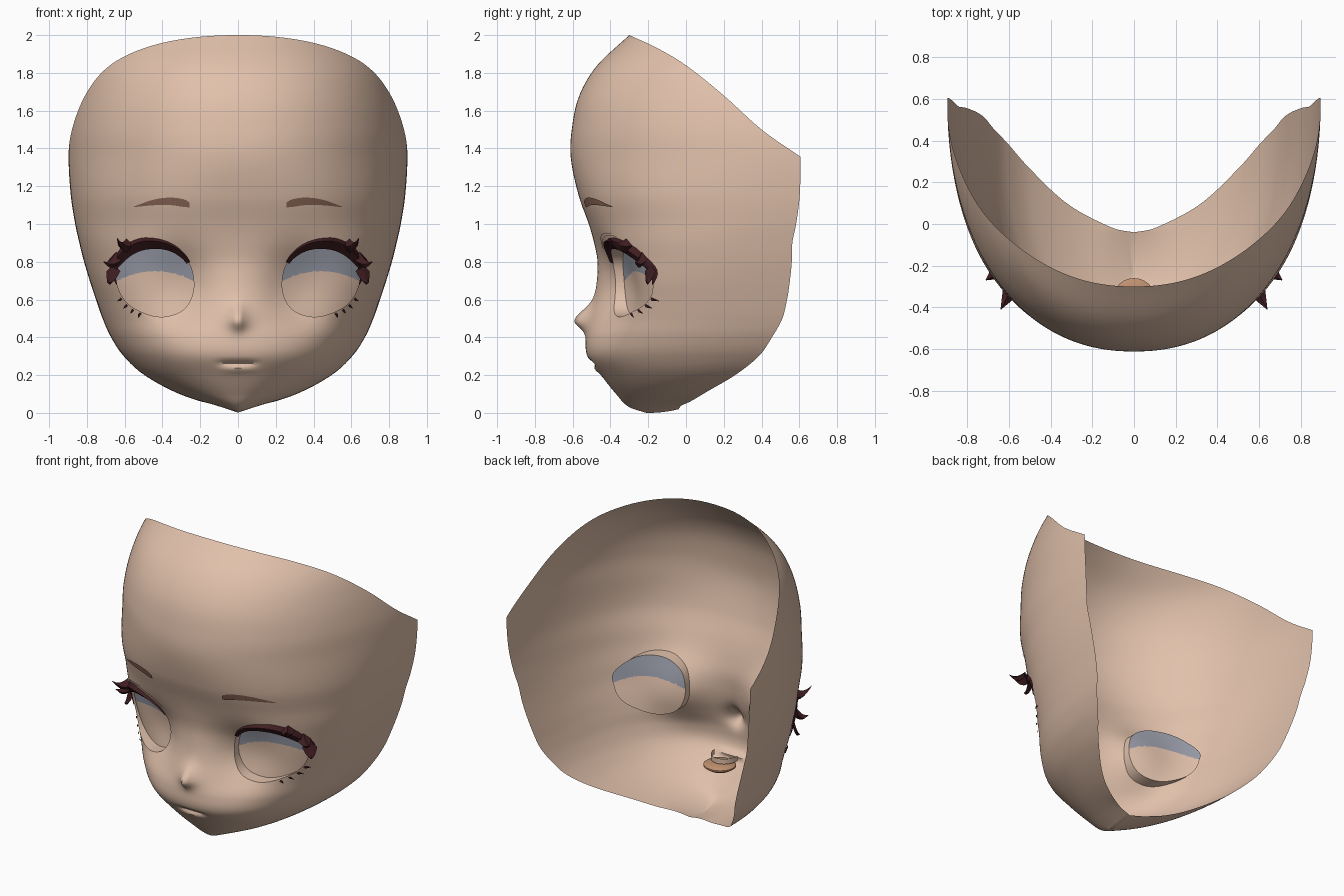
import bpy, bmesh, math
from math import sin, cos, pi, exp

if "Cube" in bpy.data.objects:
    bpy.data.objects.remove(bpy.data.objects["Cube"])

def material(name, rgb):
    m = bpy.data.materials.new(name)
    m.diffuse_color = (*rgb, 1)
    m.use_nodes = True
    m.node_tree.nodes["Principled BSDF"].inputs["Base Color"].default_value = m.diffuse_color
    return m

SKIN = material("skin", (0.75, 0.53, 0.405))
GREY = material("eye_shade_grey", (0.31, 0.325, 0.385))
LASH = material("lash_maroon", (0.052, 0.013, 0.016))
BROW = material("brow_brown", (0.26, 0.135, 0.095))
MOUTH = material("mouth_tan", (0.52, 0.28, 0.16))

# Horizontal sections: z, front y, half width, back y, superellipse exponent
SECTIONS = [
    (0, -.21, 0, -.04, 2), (.03, -.30, .10, -.02, 2), (.1, -.37, .31, .09, 2.1),
    (.2, -.45, .495, .26, 2.25), (.3, -.522, .605, .385, 2.32), (.4, -.53, .672, .455, 2.38),
    (.5, -.51, .717, .51, 2.45), (.6, -.49, .752, .535, 2.55), (.7, -.475, .785, .55, 2.65),
    (.8, -.47, .815, .56, 2.65), (.9, -.487, .84, .563, 2.6), (1.0, -.515, .862, .583, 2.5),
    (1.15, -.568, .885, .602, 2.4), (1.35, -.61, .897, .607, 2.2), (1.5, -.605, .887, .607, 2.2),
    (1.68, -.565, .848, .607, 2.2), (1.84, -.47, .788, .607, 2.2), (2.0, -.30, .67, .607, 2.2)]
# Top rim seen from the side: y, z
RIM = [(-.3, 2.0), (-.15, 1.93), (0, 1.84), (.2, 1.68), (.4, 1.5), (.607, 1.355)]

def curve(table, x):
    """Smooth interpolation of table rows by their first value."""
    x = min(max(x, table[0][0]), table[-1][0])
    i = 0
    while i < len(table) - 2 and x > table[i + 1][0]:
        i += 1
    a, b = table[i], table[i + 1]
    p, q = table[max(i - 1, 0)], table[min(i + 2, len(table) - 1)]
    h = b[0] - a[0]
    t = (x - a[0]) / h
    out = []
    for k in range(1, len(a)):
        m0 = (b[k] - p[k]) / (b[0] - p[0]) * h
        m1 = (q[k] - a[k]) / (q[0] - a[0]) * h
        out.append((2*t**3 - 3*t*t + 1)*a[k] + (t**3 - 2*t*t + t)*m0
                   + (3*t*t - 2*t**3)*b[k] + (t**3 - t*t)*m1)
    return out

def detail(x, z):
    """Depth offsets: eye socket, nose, mouth crease and lower lip."""
    s = .05 if z < .49 else .075
    d = .115 * exp(-((x - .32) / .17)**2 - ((z - .66) / .19)**2)
    d -= .08 * exp(-(abs(x) / .05)**1.25 - ((z - .49) / s)**2)
    d += .02 * exp(-(x / .1)**4 - ((z - .262) / .014)**2)
    d -= .008 * exp(-(x / .09)**2 - ((z - .228) / .02)**2)
    return d

def surf(x, z):
    yf, w, yc, n = curve(SECTIONS, z)
    r = min(abs(x) / w, 1) if w > 1e-6 else 0
    return yc - (yc - yf) * (1 - r**n)**(1 / n) + detail(x, z)

def section_point(a, z):
    yf, w, yc, n = curve(SECTIONS, z)
    c, s = max(cos(a), 0), max(sin(a), 0)
    x = max(w, 0) * s**(2 / n)
    return x, yc - (yc - yf) * c**(2 / n) + detail(x, z) * (c > .1), z

# Eye opening outline, as radius around its centre
EX, EZ = .44, .70
LID = [(.64, .68), (.652, .75), (.6, .82), (.52, .868), (.44, .88), (.33, .855), (.265, .80),
       (.237, .72), (.24, .63), (.285, .55), (.37, .512), (.5, .53), (.585, .58)]
polar = sorted((math.atan2(z - EZ, x - EX), math.hypot(x - EX, z - EZ)) for x, z in LID)
polar = ([(a - 2*pi, r) for a, r in polar[-3:]] + polar + [(a + 2*pi, r) for a, r in polar[:3]])

def lid_point(a, grow=0.0):
    r = curve(polar, a)[0] + grow
    return EX + r * cos(a), EZ + r * sin(a)

def shade_line(x):
    return .70 + .05 * (1 - ((x - .44) / .2)**2)

def finish(name, bm, mats, mirror=True, angle=40):
    me = bpy.data.meshes.new(name)
    bm.to_mesh(me)
    bm.free()
    ob = bpy.data.objects.new(name, me)
    bpy.context.collection.objects.link(ob)
    for m in mats:
        me.materials.append(m)
    bpy.ops.object.select_all(action='DESELECT')
    ob.select_set(True)
    bpy.context.view_layer.objects.active = ob
    bpy.ops.object.shade_smooth_by_angle(angle=math.radians(angle))
    if mirror:
        md = ob.modifiers.new("mirror", 'MIRROR')
        md.merge_threshold = 0.0005
    return ob

def loft(bm, rings, closed=True):
    vs = [[bm.verts.new(p) for p in r] for r in rings]
    n = len(vs[0])
    for r0, r1 in zip(vs, vs[1:]):
        for k in range(n if closed else n - 1):
            l = (k + 1) % n
            bm.faces.new((r0[k], r0[l], r1[l], r1[k]))
    if closed:
        bm.faces.new(vs[0][::-1])
        bm.faces.new(vs[-1])
        bmesh.ops.recalc_face_normals(bm, faces=bm.faces)

# Face shell: half grid between the chin and the slanted top rim
COLS, LOW, HIGH = 96, 96, 26
bm = bmesh.new()
grid = []
for i in range(COLS + 1):
    a = pi / 2 * i / COLS
    lo, hi = 1.2, 2.0
    for _ in range(30):
        mid = (lo + hi) / 2
        if mid < curve(RIM, section_point(a, mid)[1])[0]:
            lo = mid
        else:
            hi = mid
    zs = [1.2 * (j / LOW)**1.1 for j in range(LOW)]
    zs += [1.2 + (lo - 1.2) * j / HIGH for j in range(HIGH + 1)]
    grid.append([bm.verts.new(section_point(a, z)) for z in zs])
for c0, c1 in zip(grid, grid[1:]):
    for j in range(len(c0) - 1):
        bm.faces.new((c0[j], c1[j], c1[j + 1], c0[j + 1]))
# Underside of the chin rises slightly towards the neck
for v in bm.verts:
    if v.co.z < .06 and v.co.y > -.2:
        v.co.z += .022 * (1 - v.co.z / .06) * min((v.co.y + .2) / .17, 1)**2

# Eye openings: snap grid to the lid outline, then sink the inside
def in_eye(c):
    if c.y > .2:
        return False
    r = math.hypot(c.x - EX, c.z - EZ)
    return r < .3 and r < curve(polar, math.atan2(c.z - EZ, c.x - EX))[0]

inside = [f for f in bm.faces if in_eye(f.calc_center_median())]
chosen = set(inside)
border = {v for f in inside for v in f.verts if any(g not in chosen for g in v.link_faces)}
for v in {v for f in inside for v in f.verts}:
    if v in border:
        x, z = lid_point(math.atan2(v.co.z - EZ, v.co.x - EX))
        v.co = (x, surf(x, z), z)
    elif abs(v.co.z - shade_line(v.co.x)) < .0068:
        z = shade_line(v.co.x)
        v.co = (v.co.x, surf(v.co.x, z), z)
geom = bmesh.ops.extrude_face_region(bm, geom=inside)["geom"]
left = [f for f in inside if f.is_valid]
if left:
    bmesh.ops.delete(bm, geom=left, context='FACES')
for g in geom:
    if isinstance(g, bmesh.types.BMVert):
        flat = -.315 + .38 * (g.co.x - .24) - .12 * (g.co.z - .7)
        g.co.y = .4 * (g.co.y + .03) + .6 * max(flat, g.co.y + .008)
for g in geom:
    if isinstance(g, bmesh.types.BMFace):
        c = g.calc_center_median()
        g.material_index = int(c.z > shade_line(c.x))
finish("face_shell", bm, [SKIN, GREY])

# Upper lashes: tapered band along the upper lid, widening outwards
bm = bmesh.new()
rings = []
for k in range(33):
    s = k / 32
    a = 2.65 - 2.75 * s
    w = (.008 + .046 * min(s / .5, 1)) * min(1, .08 + (1 - s) * 3)
    (x0, z0), (x1, z1), (x2, z2) = lid_point(a, -.012 * min(1, (1 - s) * 5)), \
        lid_point(a, w * .65), lid_point(a, w)
    rings.append([(x0, surf(x0, z0) - .003, z0), (x1, surf(x1, z1) - .006 - w * .6, z1),
                  (x2, surf(x2, z2) - .004, z2)])
loft(bm, rings)
finish("upper_lash", bm, [LASH], angle=50)

# Lash spikes: tapering prisms bent from the lid to a free tip
def spike(bm, x, z, tip, r):
    base = (x, surf(x, z) - .012, z)
    rings = []
    for t in (0, .25, .5, .75, 1):
        c = [base[k] + (tip[k] - base[k]) * t for k in range(3)]
        c[2] -= .02 * sin(pi * t) * (r > .015)
        q = r * (1 - t) + .001
        rings.append([(c[0] + q * cos(h), c[1] + .75 * q * cos(h) - .3 * q * abs(sin(h - .6)),
                       c[2] + q * sin(h)) for h in (0, pi / 2, pi, 3*pi / 2)])
    loft(bm, rings)

bm = bmesh.new()
for x, z, tip in ((.59, .885, (.64, -.41, .925)), (.645, .815, (.712, -.27, .80)),
                  (.66, .75, (.69, -.21, .69))):
    spike(bm, x, z, tip, .036)
for a in (-1.15, -.93, -.72, -.5):
    x, z = lid_point(a, .014)
    tx, tz = lid_point(a, .034)
    spike(bm, x, z, (tx, surf(tx, tz) - .012, tz), .008)
finish("lash_spikes", bm, [LASH])

# Thin plates that follow the face: x, lower z, upper z
def face_strip(name, table, mat, lift):
    bm = bmesh.new()
    x0, x1 = table[0][0], table[-1][0]
    rings = []
    for k in range(21):
        x = x0 + (x1 - x0) * k / 20
        lo, hi = curve(table, x)
        rings.append([(x, surf(x, z) - lift, z) for z in (hi, (lo + hi) / 2, lo)])
    loft(bm, rings, closed=False)
    finish(name, bm, [mat])

face_strip("eyebrow", [(.258, 1.088, 1.115), (.285, 1.09, 1.13), (.36, 1.1, 1.14),
                       (.45, 1.099, 1.128), (.55, 1.089, 1.093)], BROW, .007)
face_strip("eyelid_crease", [(.25, .86, .875), (.30, .905, .925), (.40, .935, .952),
                             (.50, .935, .947), (.61, .905, .912)], SKIN, .005)

# Mouth lining: a flat pocket behind the lips with a small upper ridge
bm = bmesh.new()
loft(bm, [[(.1 * g * cos(2*pi*k/24), -.355 + .095 * g * sin(2*pi*k/24), z) for k in range(24)]
          for g, z in ((.75, .225), (1, .242), (1, .252), (.8, .264))])
finish("mouth_lining", bm, [MOUTH], mirror=False)
bm = bmesh.new()
loft(bm, [[(.085 * cos(pi*k/16), -.42 + .1 * sin(pi*k/16), z) for k in range(17)]
          for z in (.27, .305)], closed=False)
finish("mouth_upper_ridge", bm, [SKIN], mirror=False)
